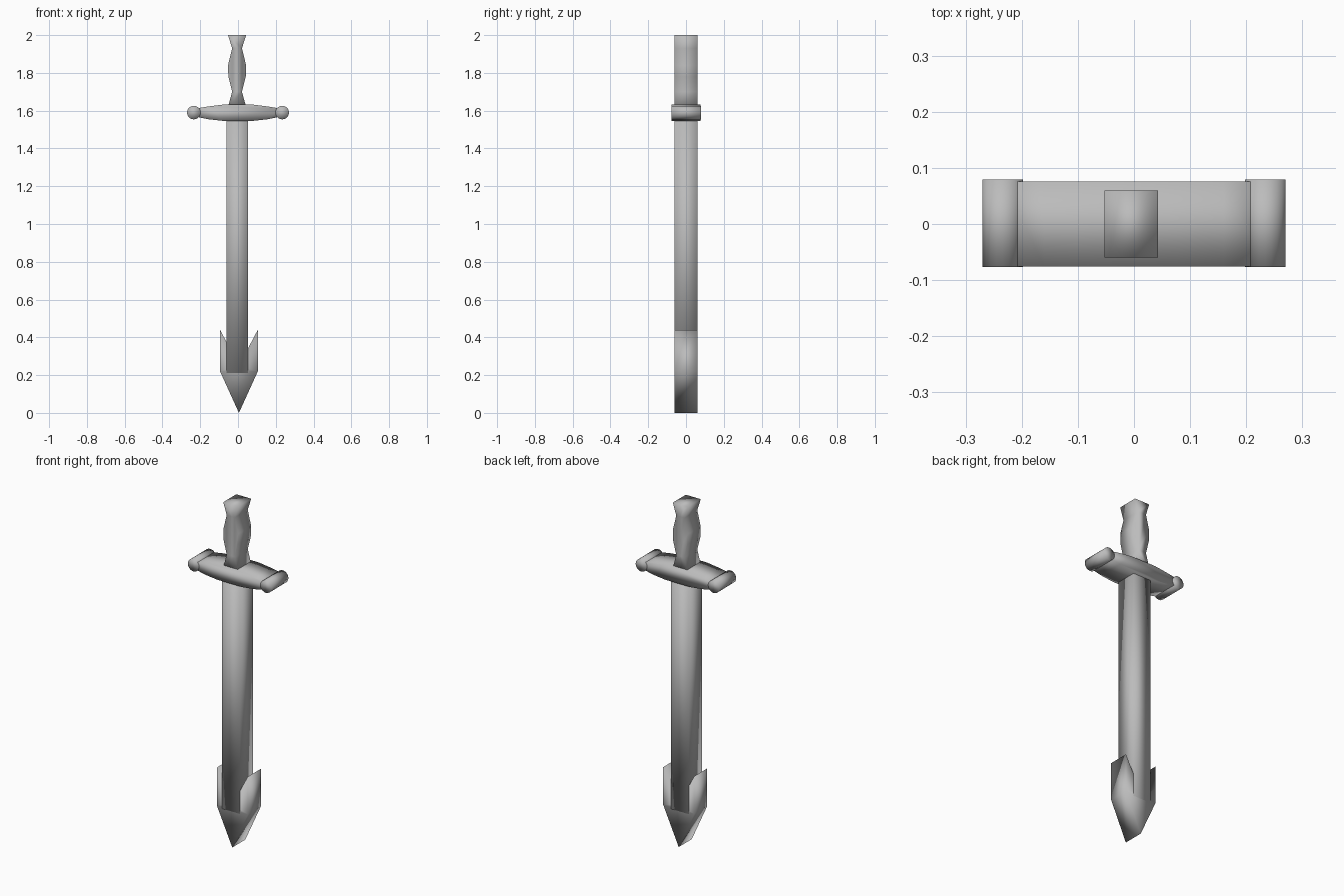
import bpy, bmesh, math

cube = bpy.data.objects.get("Cube")
if cube:
    bpy.data.objects.remove(cube)

steel = bpy.data.materials.new("grey_steel")
steel.use_nodes = True
colour = (0.5, 0.5, 0.5, 1)
steel.diffuse_color = colour
steel.node_tree.nodes["Principled BSDF"].inputs["Base Color"].default_value = colour


def extrude_profile(name, points, front, back):
    """Extrude an (x, z) outline along y, softly shaded over its edges."""
    bm = bmesh.new()
    face = bm.faces.new([bm.verts.new((x, front, z)) for x, z in points])
    moved = bmesh.ops.extrude_face_region(bm, geom=[face])["geom"]
    verts = [v for v in moved if isinstance(v, bmesh.types.BMVert)]
    bmesh.ops.translate(bm, verts=verts, vec=(0, back - front, 0))
    bmesh.ops.recalc_face_normals(bm, faces=bm.faces)
    for f in bm.faces:
        f.smooth = True
    mesh = bpy.data.meshes.new(name)
    bm.to_mesh(mesh)
    bm.free()
    mesh.materials.append(steel)
    obj = bpy.data.objects.new(name, mesh)
    bpy.context.collection.objects.link(obj)
    return obj


def mirrored(half, centre):
    """Close a right-hand outline, given bottom to top, about x = centre."""
    right = [(centre + w, z) for w, z in half]
    left = [(centre - w, z) for w, z in reversed(half) if w > 0]
    return right + left


# Blade and its barbed arrow tip
extrude_profile("blade", mirrored([(0.057, 0.21), (0.057, 1.56)], -0.003), -0.061, 0.061)
extrude_profile("blade_tip", mirrored([(0, 0), (0.1, 0.22), (0.1, 0.44), (0, 0.25)], 0.005),
                -0.06, 0.06)

# Waisted grip
grip = [(0.048, 1.62), (0.026, 1.70), (0.046, 1.78), (0.048, 1.84), (0.026, 1.93), (0.048, 2.0)]
extrude_profile("grip", mirrored(grip, -0.005), -0.06, 0.06)

# Bowed crossguard
guard = [(0.08, 1.546), (0.16, 1.555), (0.23, 1.57), (0.23, 1.61), (0.16, 1.622), (0.08, 1.632)]
extrude_profile("crossguard", mirrored(guard, 0), -0.076, 0.076)

# Rounded bars at the ends of the crossguard
for side, name in ((1, "left_guard_end"), (-1, "right_guard_end")):
    ring = [(side * 0.234 + 0.036 * math.cos(a), 1.59 + 0.036 * math.sin(a))
            for a in (math.tau * i / 20 for i in range(20))]
    extrude_profile(name, ring, -0.077, 0.079)
